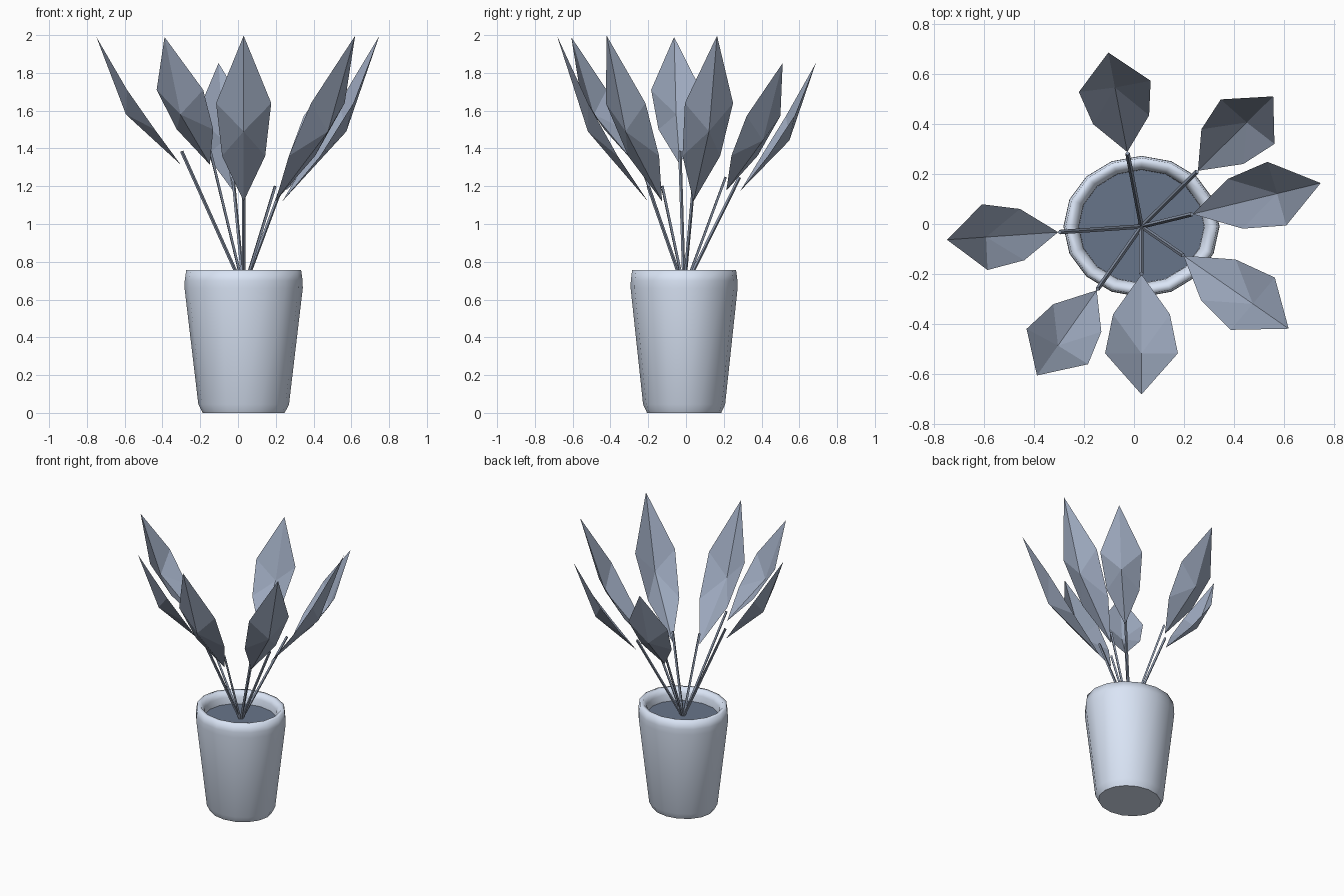
import bpy, math
from mathutils import Vector

if "Cube" in bpy.data.objects:
    bpy.data.objects.remove(bpy.data.objects["Cube"])

CX, CY, SQUASH = 0.03, -0.01, 0.905   # plant axis, slight flattening in y
SIDES = 16


def material(name, r, g, b):
    m = bpy.data.materials.new(name)
    m.diffuse_color = (r, g, b, 1)
    m.use_nodes = True
    m.node_tree.nodes["Principled BSDF"].inputs["Base Color"].default_value = m.diffuse_color
    return m


POT = material("pale_glaze", 0.70, 0.78, 0.92)
SOIL = material("dark_soil", 0.137, 0.176, 0.254)
LEAF = material("leaf_slate", 0.34, 0.40, 0.52)
STEM = material("stem_slate", 0.27, 0.32, 0.42)


def place(r, angle, z, side=0.0):
    """Point at radius r along an angle, moved sideways, in the squashed frame."""
    c, s = math.cos(angle), math.sin(angle)
    return Vector((CX + r * c - side * s, CY + SQUASH * (r * s + side * c), z))


def make(name, verts, faces, mat, smooth=False):
    mesh = bpy.data.meshes.new(name)
    mesh.from_pydata(verts, [], faces)
    mesh.polygons.foreach_set("use_smooth", [smooth] * len(faces))
    mesh.materials.append(mat)
    mesh.update()
    obj = bpy.data.objects.new(name, mesh)
    bpy.context.collection.objects.link(obj)
    return obj


def ring(r, z):
    return [place(r, 2 * math.pi * i / SIDES, z) for i in range(SIDES)]


# Pot: lathed profile with rounded rim and open inside
profile = [(0.217, 0.0), (0.240, 0.045), (0.313, 0.66), (0.312, 0.70),
           (0.304, 0.757), (0.275, 0.757), (0.252, 0.72), (0.250, 0.64)]
verts, faces = [], [list(range(SIDES))[::-1]]
for r, z in profile:
    verts += ring(r, z)
for k in range(len(profile) - 1):
    for i in range(SIDES):
        j = (i + 1) % SIDES
        a, b = k * SIDES, (k + 1) * SIDES
        faces.append((a + i, a + j, b + j, b + i))
pot = make("pot", verts, faces, POT, True)
pot.data.polygons[0].use_smooth = False   # flat underside

# Soil disc
make("soil", ring(0.251, 0.67), [list(range(SIDES))], SOIL)


# Stem: thin four-sided rod
def stem(name, top):
    base = Vector((CX, CY, 0.655))
    rot = (top - base).to_track_quat('Z', 'Y')
    verts = []
    for p in (base, top):
        for i in range(4):
            t = math.pi * i / 2
            verts.append(p + rot @ Vector((0.009 * math.cos(t), 0.009 * math.sin(t), 0)))
    faces = [(i, (i + 1) % 4, 4 + (i + 1) % 4, 4 + i) for i in range(4)]
    faces += [(3, 2, 1, 0), (4, 5, 6, 7)]
    make(name, verts, faces, STEM)


# Leaf: six-point outline fanned around a sunken hub
def leaf(name, angle, drop, base, lower, wide, hub, tip):
    def p(rz, side=0.0):
        return place(rz[0], angle, rz[1] - drop, side)
    verts = [p(base), p(lower, -0.114), p(wide, -0.146), p(tip),
             p(wide, 0.146), p(lower, 0.114), p(hub)]
    make(name, verts, [(i, (i + 1) % 6, 6)[::-1] for i in range(6)], LEAF)


# Two leaf shapes as (radius, height): base, lower pair, wide pair, hub, tip
TALL = [(0.212, 1.12), (0.389, 1.36), (0.562, 1.64), (0.563, 1.49), (0.744, 1.997)]
SHORT = [(0.335, 1.315), (0.48, 1.50), (0.63, 1.71), (0.625, 1.58), (0.782, 1.99)]
TALL_STEM, SHORT_STEM = (0.210, 1.20), (0.329, 1.385)

# angle in degrees, height drop, shape, stem top
plants = [(-90, 0, TALL, TALL_STEM), (-37.5, 0, TALL, TALL_STEM),
          (15, 0, TALL, TALL_STEM), (47.5, 0.138, SHORT, SHORT_STEM),
          (99.8, 0.138, SHORT, SHORT_STEM), (184.3, 0, SHORT, SHORT_STEM),
          (237.6, 0, SHORT, SHORT_STEM)]
for n, (deg, drop, shape, top) in enumerate(plants, 1):
    a = math.radians(deg)
    leaf(f"leaf_{n}", a, drop, *shape)
    stem(f"stem_{n}", place(top[0], a, top[1] - drop))
